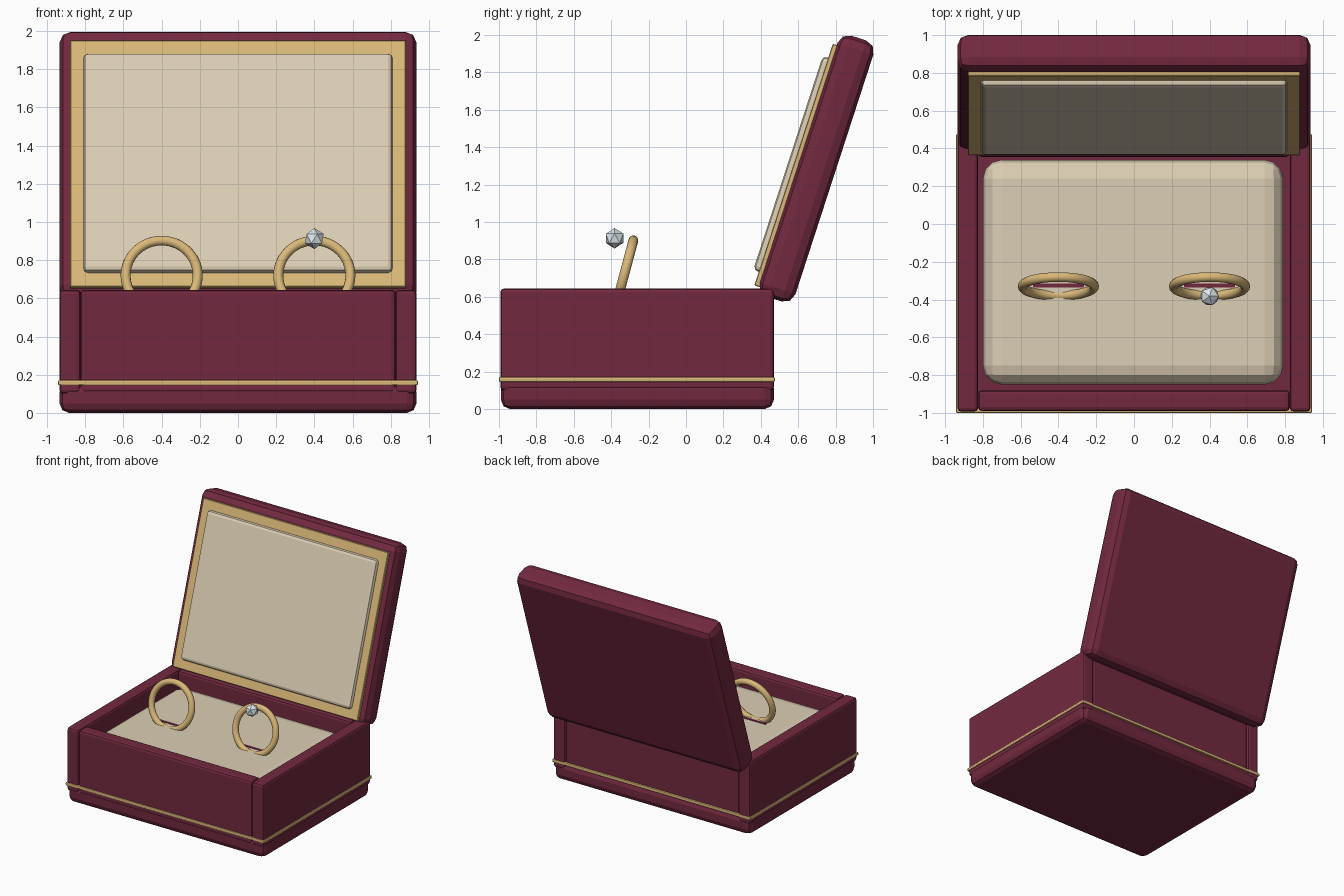
import bpy
import math
from mathutils import Matrix

if "Cube" in bpy.data.objects:
    bpy.data.objects.remove(bpy.data.objects["Cube"])


def material(name, color):
    m = bpy.data.materials.new(name)
    m.diffuse_color = (*color, 1)
    m.use_nodes = True
    m.node_tree.nodes["Principled BSDF"].inputs["Base Color"].default_value = m.diffuse_color
    return m


VELVET = material("burgundy_velvet", (0.17, 0.022, 0.05))
GOLD = material("gold", (0.70, 0.48, 0.19))
CREAM = material("cream_satin", (0.72, 0.62, 0.46))
GEM = material("gem", (0.72, 0.80, 0.85))


def box(name, x, y, z, mat, bevel=0.0, segments=2, tilt=0.0):
    """Bevelled box from (min, max) ranges, tilted about the world X axis."""
    bpy.ops.mesh.primitive_cube_add(size=1)
    ob = bpy.context.object
    ob.name = name
    size = [r[1] - r[0] for r in (x, y, z)]
    mid = [(r[0] + r[1]) / 2 for r in (x, y, z)]
    ob.data.transform(Matrix.Translation(mid) @ Matrix.Diagonal((*size, 1)))
    ob.rotation_euler.x = tilt
    ob.data.materials.append(mat)
    if bevel:
        mod = ob.modifiers.new("bevel", 'BEVEL')
        mod.width = bevel
        mod.segments = segments
    return ob


# Base tray: bottom slab and four walls
box("base_slab", (-0.935, 0.935), (-0.99, 0.47), (0, 0.16), VELVET, 0.05)
for side, s in (("left", -1), ("right", 1)):
    x = sorted((s * 0.825, s * 0.935))
    box(side + "_wall", x, (-0.993, 0.47), (0.10, 0.645), VELVET, 0.02)
box("front_wall", (-0.825, 0.825), (-0.99, -0.88), (0.10, 0.645), VELVET, 0.02)
box("back_wall", (-0.825, 0.825), (0.355, 0.46), (0.10, 0.645), VELVET, 0.02)

# Gold trim running around the base
for name, x, y in (("front_trim", (-0.943, 0.943), (-1.0, -0.975)),
                   ("back_trim", (-0.943, 0.943), (0.45, 0.475)),
                   ("left_trim", (-0.943, -0.918), (-1.0, 0.475)),
                   ("right_trim", (0.918, 0.943), (-1.0, 0.475))):
    box(name, x, y, (0.145, 0.171), GOLD, 0.007)

# Cushion with two ring slots
box("cushion", (-0.80, 0.79), (-0.85, 0.34), (0.14, 0.56), CREAM, 0.10, 3)

# Open lid, gold border and padded lining, tilted back together
TILT = math.radians(-18)
box("lid", (-0.935, 0.935), (0.165, 0.367), (0.705, 2.172), VELVET, 0.06, 2, TILT)
box("lid_border", (-0.88, 0.88), (0.143, 0.20), (0.742, 2.10), GOLD, 0.004, 1, TILT)
box("lid_lining", (-0.81, 0.81), (0.112, 0.18), (0.818, 2.022), CREAM, 0.025, 2, TILT)

# Rings standing in their slots
for side, x in (("left", -0.4), ("right", 0.4)):
    box(side + "_slot", (x - 0.135, x + 0.135), (-0.336, -0.314), (0.50, 0.564), VELVET)
    bpy.ops.mesh.primitive_torus_add(
        major_radius=0.189, minor_radius=0.026, major_segments=48, minor_segments=12,
        location=(x, -0.33, 0.72), rotation=(math.radians(75), 0, 0))
    ring = bpy.context.object
    ring.name = side + "_ring"
    ring.data.materials.append(GOLD)
    bpy.ops.object.shade_smooth()

# Faceted stone in front of the right ring
bpy.ops.mesh.primitive_ico_sphere_add(subdivisions=1, radius=0.055, location=(0.4, -0.382, 0.913))
stone = bpy.context.object
stone.name = "stone"
stone.data.materials.append(GEM)
